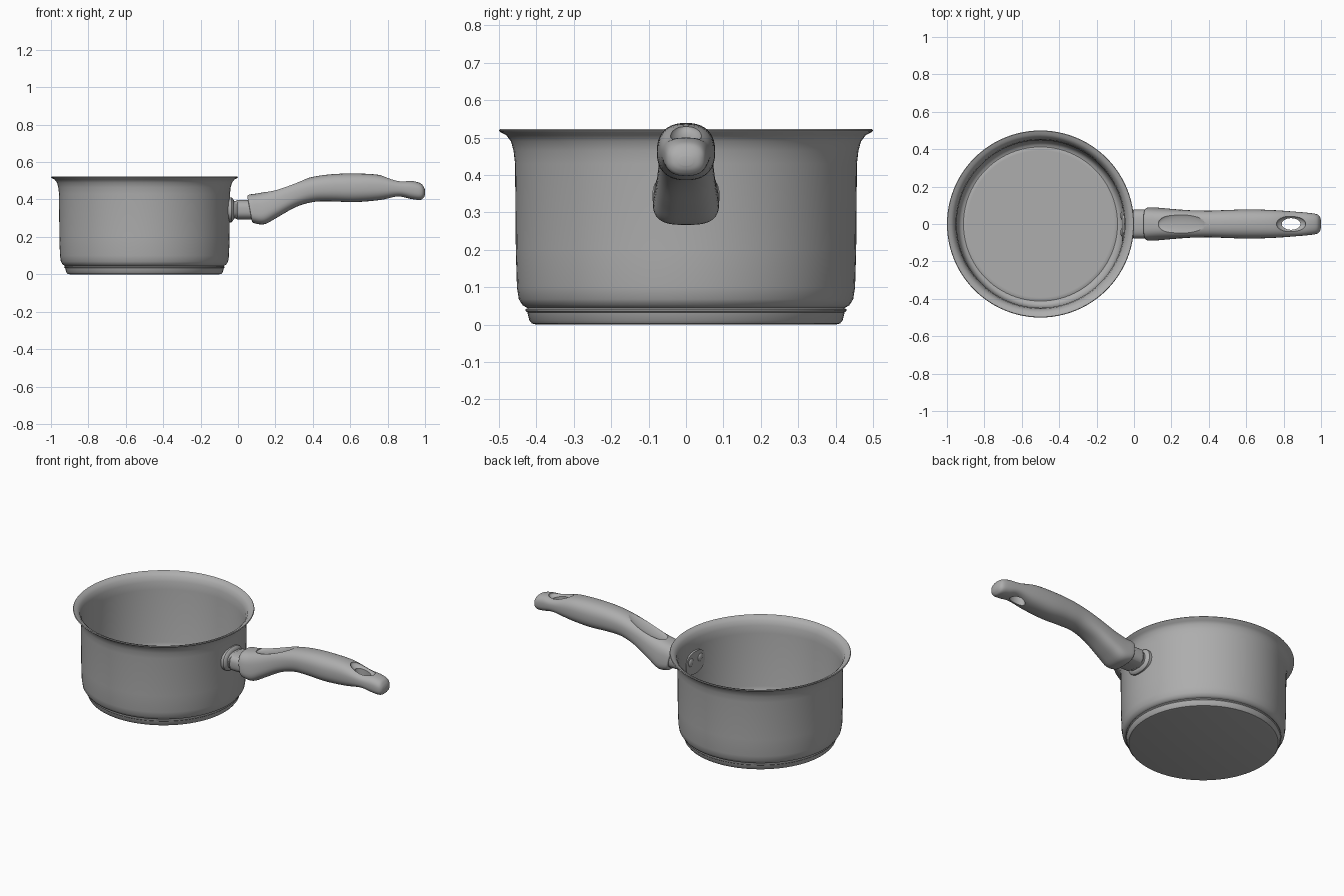
import bpy, math
from mathutils import Vector

if "Cube" in bpy.data.objects:
    bpy.data.objects.remove(bpy.data.objects["Cube"])

steel = bpy.data.materials.new("brushed grey")
steel.use_nodes = True
GREY = (0.42, 0.42, 0.42, 1)
steel.diffuse_color = GREY
steel.node_tree.nodes["Principled BSDF"].inputs["Base Color"].default_value = GREY
PAN_X = -0.5


def smooth(obj, angle=35):
    bpy.ops.object.select_all(action="DESELECT")
    bpy.context.view_layer.objects.active = obj
    obj.select_set(True)
    bpy.ops.object.shade_smooth_by_angle(angle=math.radians(angle))


def make(name, verts, faces):
    mesh = bpy.data.meshes.new(name)
    mesh.from_pydata(verts, [], faces)
    mesh.materials.append(steel)
    obj = bpy.data.objects.new(name, mesh)
    bpy.context.collection.objects.link(obj)
    return obj


def loft(name, rings, closed_ends=True):
    """Skin a list of equal-length vertex rings."""
    n = len(rings[0])
    verts = [v for ring in rings for v in ring]
    faces = [(i * n + j, i * n + (j + 1) % n, (i + 1) * n + (j + 1) % n, (i + 1) * n + j)
             for i in range(len(rings) - 1) for j in range(n)]
    if closed_ends:
        faces.append(tuple(reversed(range(n))))
        faces.append(tuple(range(len(verts) - n, len(verts))))
    return make(name, verts, faces)


def lathe(name, profile, n=96):
    rings = [[(PAN_X + r * math.cos(math.tau * j / n), r * math.sin(math.tau * j / n), z)
              for j in range(n)] for r, z in profile]
    return loft(name, rings)


def section(x, lean, low, high, half, power, taper, n=40):
    """Rounded-box cross-section facing x, wider at the bottom when tapered."""
    ring = []
    for j in range(n):
        a = math.tau * j / n
        c, s = math.cos(a), math.sin(a)
        u = math.copysign(abs(c) ** (2 / power), c)
        w = math.copysign(abs(s) ** (2 / power), s)
        ring.append((x - lean * w, half * u * (1 - taper * (w + 1) / 2),
                     (low + high) / 2 + w * (high - low) / 2))
    return ring


def spline(keys, steps):
    """Smoothly resample rows of numbers."""
    pts = [Vector(k) for k in keys]
    pts = [pts[0]] + pts + [pts[-1]]
    out = []
    for a, b, c, d in zip(pts, pts[1:], pts[2:], pts[3:]):
        for i in range(steps):
            t = i / steps
            out.append(0.5 * (2 * b + (c - a) * t + (2 * a - 5 * b + 4 * c - d) * t * t
                              + (3 * b - a - 3 * c + d) * t ** 3))
    return out + [pts[-1]]


# Pan: outside wall, flared lip, then the inside wall and floor
pan = lathe("pan_body", [
    (0.40, 0.045), (0.425, 0.045), (0.437, 0.052), (0.447, 0.068), (0.452, 0.1), (0.455, 0.2),
    (0.457, 0.43), (0.461, 0.465), (0.468, 0.49), (0.48, 0.506), (0.497, 0.515), (0.5, 0.519),
    (0.497, 0.523), (0.478, 0.517), (0.463, 0.503), (0.453, 0.475), (0.448, 0.43), (0.445, 0.11),
    (0.438, 0.08), (0.425, 0.064), (0.412, 0.06), (0.402, 0.064), (0.392, 0.064)])
smooth(pan)

# Base disc
base = lathe("base_disc", [(0.40, 0), (0.412, 0.003), (0.419, 0.012), (0.424, 0.033),
                           (0.429, 0.037), (0.429, 0.041), (0.422, 0.045)])
smooth(base)

# Mounting flange and neck
flange = loft("mounting_flange", [section(x, 0, 0.345 - h, 0.345 + h, w, 2.3, 0) for x, h, w in
                                  [(-0.065, 0.067, 0.09), (-0.036, 0.067, 0.09),
                                   (-0.029, 0.062, 0.085), (-0.022, 0.05, 0.07)]])
neck = loft("handle_neck", [section(x, 0, 0.345 - h, 0.345 + h, w, 2.8, 0) for x, h, w in
                            [(-0.05, 0.045, 0.065), (-0.012, 0.047, 0.068),
                             (-0.002, 0.053, 0.077), (0.09, 0.053, 0.077)]])
smooth(flange)
smooth(neck)

# Rivets on the inside wall
for side, y in (("left", 0.045), ("right", -0.045)):
    bpy.ops.mesh.primitive_uv_sphere_add(segments=24, ring_count=12, radius=1,
                                         location=(PAN_X + 0.441, y, 0.36))
    rivet = bpy.context.object
    rivet.name = "rivet_" + side
    rivet.scale = (0.014, 0.026, 0.026)
    rivet.data.materials.append(steel)
    smooth(rivet)

# Handle: x, lean, low, high, half width, squareness, taper
handle = loft("handle", [section(*row) for row in spline([
    (0.062, 0.012, 0.285, 0.415, 0.088, 3, 0.2),
    (0.072, 0.013, 0.274, 0.426, 0.096, 3, 0.2),
    (0.13, 0.012, 0.268, 0.435, 0.095, 3, 0.22),
    (0.2, 0.01, 0.304, 0.455, 0.087, 2.8, 0.18),
    (0.3, 0.01, 0.36, 0.49, 0.077, 2.6, 0.1),
    (0.4, 0.005, 0.387, 0.52, 0.071, 2.4, 0),
    (0.5, 0, 0.39, 0.535, 0.075, 2.4, 0),
    (0.62, 0, 0.386, 0.539, 0.078, 2.4, 0),
    (0.75, 0, 0.396, 0.532, 0.074, 2.5, 0),
    (0.86, 0, 0.414, 0.503, 0.066, 2.6, 0),
    (0.93, 0, 0.402, 0.499, 0.06, 2.6, 0),
    (0.975, 0, 0.398, 0.487, 0.053, 2.5, 0),
    (0.993, 0, 0.41, 0.468, 0.04, 2.4, 0),
    (1.0, 0, 0.425, 0.45, 0.018, 2.2, 0)], 5)])


def cut(name, location, scale, tilt, cylinder=False):
    if cylinder:
        bpy.ops.mesh.primitive_cylinder_add(vertices=40, radius=1, depth=2, location=location)
    else:
        bpy.ops.mesh.primitive_uv_sphere_add(segments=48, ring_count=24, location=location)
    tool = bpy.context.object
    tool.name = name
    tool.scale = scale
    tool.rotation_euler.y = tilt
    tool.hide_render = True
    tool.hide_set(True)
    tool.data.materials.append(steel)
    mod = handle.modifiers.new(name, "BOOLEAN")
    mod.operation = "DIFFERENCE"
    mod.solver = "EXACT"
    mod.object = tool


# Thumb rest, dished hanging hole
cut("thumb_rest_cutter", (0.26, 0, 0.483), (0.14, 0.062, 0.022), -0.36)
cut("hole_dish_cutter", (0.84, 0, 0.513), (0.08, 0.044, 0.03), 0.22)
cut("hanging_hole_cutter", (0.84, 0, 0.45), (0.05, 0.031, 0.2), 0, True)

# Bake the cuts into the handle
bpy.context.view_layer.update()
baked = bpy.data.meshes.new_from_object(handle.evaluated_get(bpy.context.evaluated_depsgraph_get()))
handle.modifiers.clear()
handle.data = baked
for obj in [o for o in bpy.data.objects if o.name.endswith("_cutter")]:
    bpy.data.objects.remove(obj)
smooth(handle)
